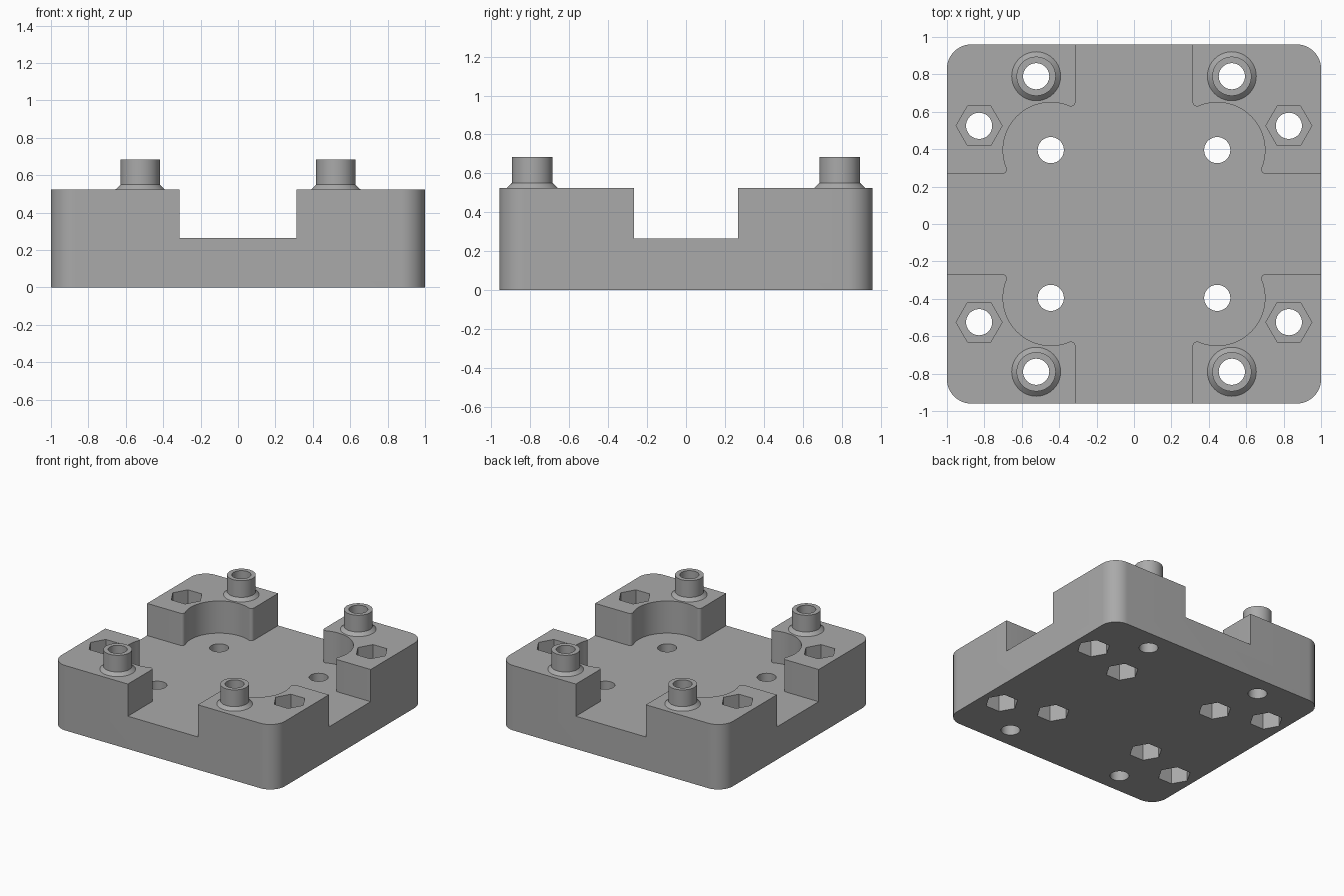
import bpy, bmesh, math

W, D, H, FLOOR = 1.0, 0.96, 0.525, 0.265      # half width, half depth, height, pocket floor
CORNER = 0.13
SLOT_X, SLOT_Y = 0.313, 0.267                 # half widths of the crossing channels
BORE, NUT, NUT_DEPTH = 0.07, 0.123, 0.15
FLOOR_HOLE, NUT_HOLE, BOSS = (0.445, 0.395), (0.828, 0.525), (0.523, 0.79)
POCKET_R, FILLET = 0.255, 0.025
SIGNS = [(1, 1), (-1, 1), (-1, -1), (1, -1)]

scene = bpy.context.scene
if "Cube" in bpy.data.objects:
    bpy.data.objects.remove(bpy.data.objects["Cube"], do_unlink=True)

grey = bpy.data.materials.new("plain_grey")
grey.use_nodes = True
colour = (0.4, 0.4, 0.4, 1)
grey.diffuse_color = colour
grey.node_tree.nodes["Principled BSDF"].inputs["Base Color"].default_value = colour


def finish(bm, name):
    bmesh.ops.recalc_face_normals(bm, faces=bm.faces)
    mesh = bpy.data.meshes.new(name)
    bm.to_mesh(mesh)
    bm.free()
    mesh.materials.append(grey)
    obj = bpy.data.objects.new(name, mesh)
    scene.collection.objects.link(obj)
    return obj


def prism(name, outline, z0, z1):
    bm = bmesh.new()
    face = bm.faces.new([bm.verts.new((x, y, z0)) for x, y in outline])
    top = bmesh.ops.extrude_face_region(bm, geom=[face])["geom"]
    verts = [v for v in top if isinstance(v, bmesh.types.BMVert)]
    bmesh.ops.translate(bm, verts=verts, vec=(0, 0, z1 - z0))
    return finish(bm, name)


def arc(cx, cy, r, a0, a1, n):
    return [(cx + r * math.cos(a0 + (a1 - a0) * i / n),
             cy + r * math.sin(a0 + (a1 - a0) * i / n)) for i in range(n + 1)]


def circle(c, r, n):
    return arc(c[0], c[1], r, 0, math.tau, n)[:-1]


def four_way(quarter):
    """Mirror a quarter outline, running +x to +y, into a closed loop."""
    loop = []
    for sx, sy in SIGNS:
        pts = [(x * sx, y * sy) for x, y in quarter]
        loop += pts if sx * sy > 0 else pts[::-1]
    return loop


def cut(target, name, outline, z0, z1):
    cutter = prism(name, outline, z0, z1)
    cutter.hide_render = True
    mod = target.modifiers.new(name, 'BOOLEAN')
    mod.operation, mod.solver, mod.object = 'DIFFERENCE', 'EXACT', cutter
    bpy.context.view_layer.objects.active = target
    bpy.ops.object.modifier_apply(modifier=name)
    bpy.data.objects.remove(cutter, do_unlink=True)


def smooth(obj):
    bpy.ops.object.select_all(action='DESELECT')
    obj.select_set(True)
    bpy.context.view_layer.objects.active = obj
    bpy.ops.object.shade_smooth_by_angle(angle=math.radians(30))


# Body block with rounded upright corners
body = prism("body", four_way(arc(W - CORNER, D - CORNER, CORNER, 0, math.pi / 2, 16)), 0, H)

# Crossing channels with round corner pockets, blended by small fillets
cx, cy = FLOOR_HOLE
reach = POCKET_R + FILLET
ya = SLOT_Y + FILLET
xa = cx + math.sqrt(reach ** 2 - (cy - ya) ** 2)
xb = SLOT_X + FILLET
yb = cy + math.sqrt(reach ** 2 - (cx - xb) ** 2)
a_start = math.atan2(ya - cy, xa - cx)
a_end = math.atan2(yb - cy, xb - cx)
quarter = [(W + 0.2, SLOT_Y)]
quarter += arc(xa, ya, FILLET, -math.pi / 2, a_start - math.pi, 8)
quarter += arc(cx, cy, POCKET_R, a_start, a_end, 40)[1:-1]
quarter += arc(xb, yb, FILLET, a_end - math.pi, -math.pi, 8)[::1]
quarter += [(SLOT_X, D + 0.2)]
# Fillet arcs turn the short way round
cut(body, "channel_pocket", four_way(quarter), FLOOR, H + 0.2)

# Bores and hexagonal nut recesses in each quarter
for sx, sy in SIGNS:
    floor_c, nut_c, boss_c = [(p[0] * sx, p[1] * sy) for p in (FLOOR_HOLE, NUT_HOLE, BOSS)]
    for centre in (floor_c, nut_c, boss_c):
        cut(body, "bore", circle(centre, BORE, 40), -0.1, H + 0.1)
    for centre in (floor_c, nut_c):
        cut(body, "lower_nut_recess", circle(centre, NUT, 6), -0.1, NUT_DEPTH)
    cut(body, "upper_nut_recess", circle(nut_c, NUT, 6), H - NUT_DEPTH, H + 0.1)
smooth(body)

# Hollow locating bosses with a chamfered foot
profile = [(0.131, H), (0.105, H + 0.025), (0.105, 0.685), (BORE, 0.685), (BORE, H)]
N = 40
for sx, sy in SIGNS:
    bm = bmesh.new()
    centre = (BOSS[0] * sx, BOSS[1] * sy)
    rings = [[bm.verts.new((x, y, z)) for x, y in circle(centre, r, N)] for r, z in profile]
    for low, high in zip(rings, rings[1:]):
        for i in range(N):
            j = (i + 1) % N
            bm.faces.new((low[i], low[j], high[j], high[i]))
    side = ("front" if sy < 0 else "back") + ("_left" if sx > 0 else "_right")
    smooth(finish(bm, side + "_boss"))
